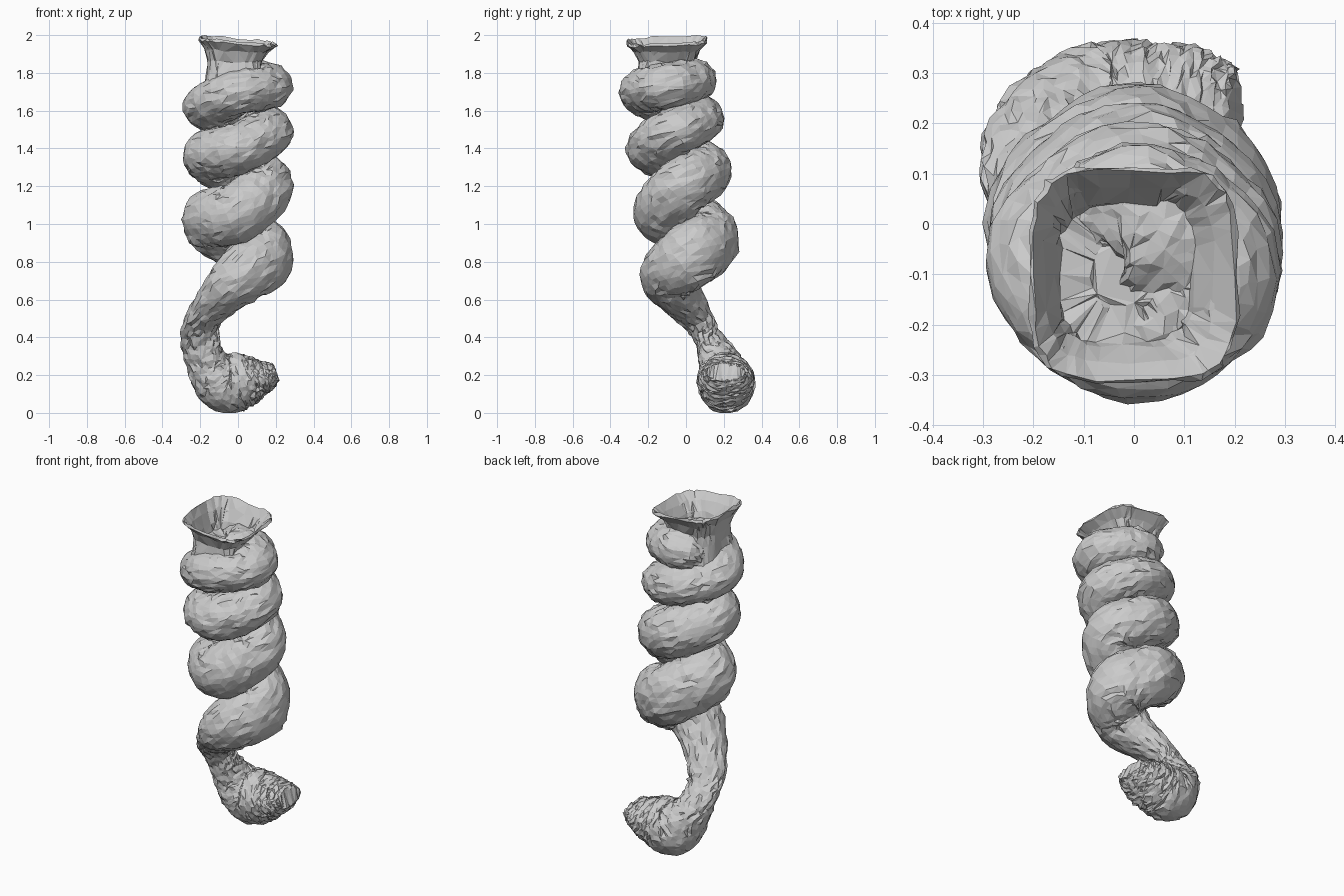
import bpy, bmesh, math, random
from mathutils import Vector

random.seed(4)
if "Cube" in bpy.data.objects:
    bpy.data.objects.remove(bpy.data.objects["Cube"], do_unlink=True)

UP = Vector((0, 0, 1))


def lerp(a, b, t):
    return a + (b - a) * t


def catmull(a, b, c, d, t):
    return 0.5 * (2 * b + (c - a) * t + (2 * a - 5 * b + 4 * c - d) * t * t
                  + (3 * b - a - 3 * c + d) * t ** 3)


def smooth_rows(rows, steps):
    """Interpolate rows of (x, y, z, width, height) into a dense path."""
    padded = [rows[0]] + rows + [rows[-1]]
    dense = []
    for quad in zip(padded, padded[1:], padded[2:], padded[3:]):
        for s in range(steps):
            dense.append([catmull(*vals, s / steps) for vals in zip(*quad)])
    return dense + [list(rows[-1])]


def skin(name, rings, roughness):
    """Bridge closed rings, cap both ends and roughen into flat facets."""
    bm = bmesh.new()
    loops = [[bm.verts.new(p) for p in ring] for ring in rings]
    for low, high in zip(loops, loops[1:]):
        n = len(low)
        for i in range(n):
            j = (i + 1) % n
            bm.faces.new((low[i], low[j], high[j], high[i]))
    for loop in (loops[0], loops[-1]):
        bm.faces.new(loop)
    for v in bm.verts:
        v.co += Vector([random.gauss(0, roughness) for _ in range(3)])
        v.co.z = min(max(v.co.z, 0), 2)
    bmesh.ops.triangulate(bm, faces=bm.faces, quad_method='SHORT_EDGE')
    bmesh.ops.recalc_face_normals(bm, faces=bm.faces)
    mesh = bpy.data.meshes.new(name)
    bm.to_mesh(mesh)
    bm.free()
    obj = bpy.data.objects.new(name, mesh)
    bpy.context.collection.objects.link(obj)
    return obj


# Hooked tail: blunt wedge tip, thick bend, then a thin flattened rise
path = [
    (0.2, 0.21, 0.215, 0.1, 0.045),
    (0.13, 0.21, 0.19, 0.14, 0.095),
    (0.03, 0.21, 0.17, 0.15, 0.145),
    (-0.08, 0.21, 0.165, 0.145, 0.155),
    (-0.175, 0.17, 0.29, 0.115, 0.1),
    (-0.19, 0.07, 0.48, 0.105, 0.07),
]

# Coiled body: one height for each quarter turn, starting at the front
heights = [0.71, 0.83, 0.92, 1.02, 1.06, 1.2, 1.28, 1.36,
           1.4, 1.49, 1.56, 1.62, 1.7, 1.73, 1.76]
for i, z in enumerate(heights):
    t = i / (len(heights) - 1)
    angle = (i - 1) * math.pi / 2
    tall = 0.145 if i == 0 else max(lerp(0.18, 0.1, t), 0.122)
    path.append((0.14 * math.cos(angle),
                 lerp(0.03, -0.105, t) + 0.115 * math.sin(angle),
                 z, 0.155, tall))
path.append((-0.08, -0.04, 1.74, 0.09, 0.06))

dense = smooth_rows(path, 9)
SIDES = 32
rings = []
for k, (x, y, z, wide, tall) in enumerate(dense):
    before, after = dense[max(k - 1, 0)], dense[min(k + 1, len(dense) - 1)]
    tangent = (Vector(after[:3]) - Vector(before[:3])).normalized()
    side = tangent.cross(UP).normalized()
    lift = side.cross(tangent)
    rings.append([Vector((x, y, z))
                  + side * wide * math.cos(a) + lift * tall * math.sin(a)
                  for a in (math.tau * s / SIDES for s in range(SIDES))])
skin("coiled_body", rings, 0.004)

# Flared square mouth: up the outside, over the rim, down to the floor
profile = [(0.16, 1.7), (0.148, 1.8), (0.142, 1.86), (0.165, 1.92),
           (0.205, 1.965), (0.2, 1.978), (0.165, 1.93), (0.135, 1.87),
           (0.125, 1.83), (0.06, 1.83)]


def soft(v):
    return math.copysign(abs(v) ** 0.5, v)


mouth = []
for size, z in profile:
    tilt = min(max(0, (z - 1.85) / 0.12), 1)
    ring = []
    for s in range(40):
        a = math.tau * s / 40
        x = size * soft(math.cos(a)) - 0.02 * (1 - tilt)
        y = size * soft(math.sin(a)) * 1.05 - 0.1
        ring.append(Vector((x, y, z + tilt * (0.04 * y - 0.09 * x))))
    mouth.append(ring)
skin("flared_mouth", mouth, 0.004)
